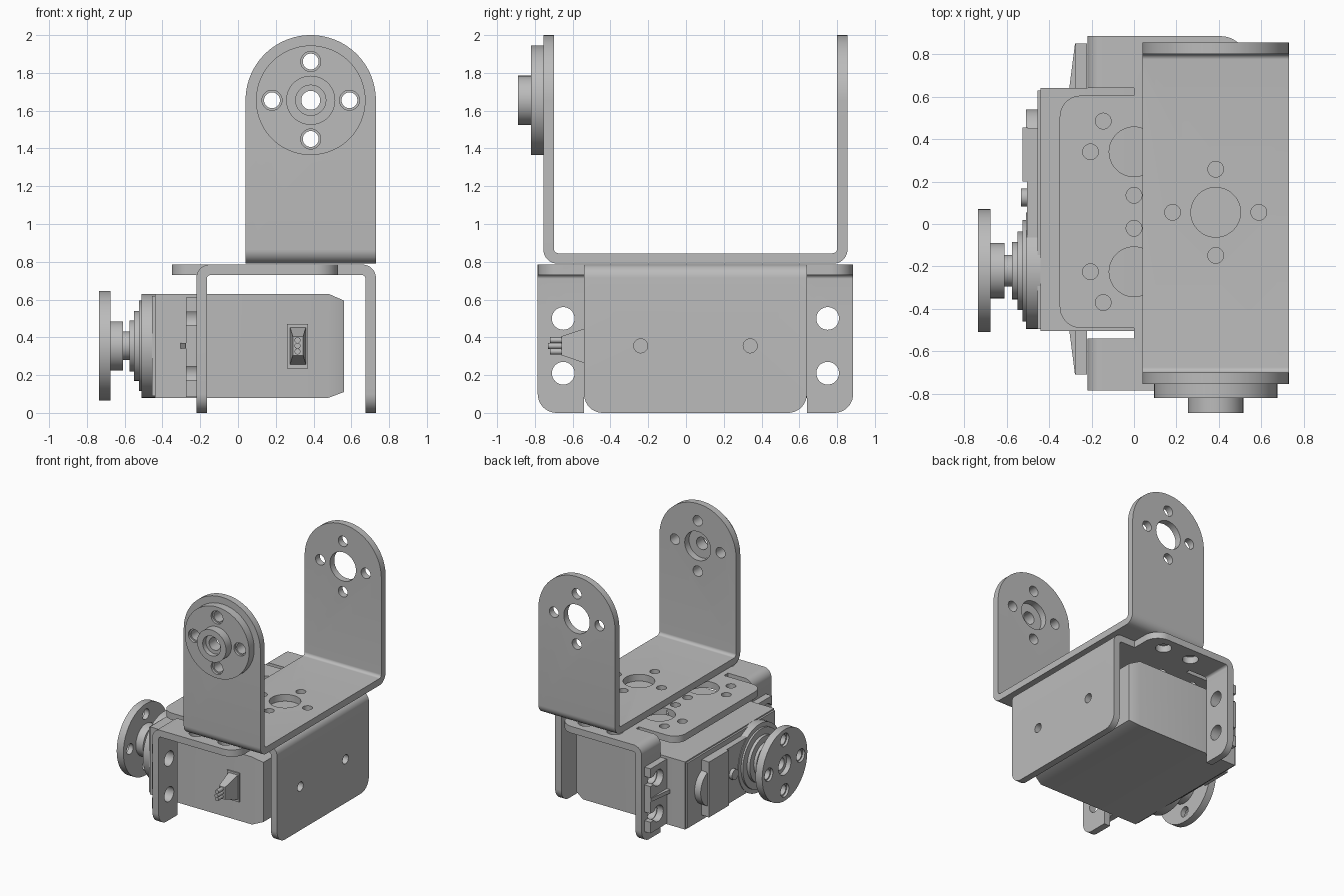
import bpy, bmesh, math
from mathutils import Vector

old = bpy.data.objects.get("Cube")
if old:
    bpy.data.objects.remove(old, do_unlink=True)

GREY = (0.5, 0.5, 0.5, 1)
metal = bpy.data.materials.new("plain grey")
metal.diffuse_color = GREY
metal.use_nodes = True
metal.node_tree.nodes["Principled BSDF"].inputs["Base Color"].default_value = GREY


def place(axis, a, b, d):
    """Put a 2D point on the plane across the axis, at depth d."""
    return {"x": (d, a, b), "y": (a, d, b), "z": (a, b, d)}[axis]


def loft(name, sections, axis):
    """Skin equal-sized outlines given as (depth, points)."""
    bm = bmesh.new()
    rings = [[bm.verts.new(place(axis, a, b, d)) for a, b in pts] for d, pts in sections]
    n = len(rings[0])
    for lower, upper in zip(rings, rings[1:]):
        for i in range(n):
            j = (i + 1) % n
            bm.faces.new((lower[i], lower[j], upper[j], upper[i]))
    bm.faces.new(rings[0])
    bm.faces.new(rings[-1])
    bmesh.ops.recalc_face_normals(bm, faces=bm.faces)
    mesh = bpy.data.meshes.new(name)
    bm.to_mesh(mesh)
    bm.free()
    mesh.materials.append(metal)
    ob = bpy.data.objects.new(name, mesh)
    bpy.context.collection.objects.link(ob)
    return ob


def prism(name, pts, axis, lo, hi):
    return loft(name, [(lo, pts), (hi, pts)], axis)


def circle(a, b, r, n=48):
    return [(a + r * math.cos(2 * math.pi * i / n), b + r * math.sin(2 * math.pi * i / n))
            for i in range(n)]


def rect(a0, a1, b0, b1):
    return [(a0, b0), (a1, b0), (a1, b1), (a0, b1)]


def rounded(pts, radii, steps=10):
    """Round right-angled corners of an outline, one radius per corner."""
    out = []
    for i, (p, r) in enumerate(zip(pts, radii)):
        p = Vector(p)
        if not r:
            out.append(tuple(p))
            continue
        u = (Vector(pts[i - 1]) - p).normalized()
        v = (Vector(pts[(i + 1) % len(pts)]) - p).normalized()
        for k in range(steps + 1):
            t = k / steps * math.pi / 2
            out.append(tuple(p + r * (u * (1 - math.sin(t)) + v * (1 - math.cos(t)))))
    return out


def combine(ob, tools, op):
    for tool in tools:
        mod = ob.modifiers.new("bool", "BOOLEAN")
        mod.operation, mod.object, mod.solver = op, tool, "EXACT"
        bpy.context.view_layer.objects.active = ob
        bpy.ops.object.modifier_apply(modifier=mod.name)
        bpy.data.objects.remove(tool, do_unlink=True)
    return ob


def drill(ob, axis, lo, hi, holes):
    return combine(ob, [prism("cutter", circle(a, b, r), axis, lo, hi) for a, b, r in holes],
                   "DIFFERENCE")


def cross(a, b, d, r):
    return [(a + d, b, r), (a - d, b, r), (a, b + d, r), (a, b - d, r)]


# Upper U bracket: bent strip trimmed to round-topped arms
CX, CZ = 0.385, 1.655
strip = rounded([(-.755, 2.01), (-.755, .79), (.855, .79), (.855, 2.01),
                 (.8, 2.01), (.8, .845), (-.7, .845), (-.7, 2.01)],
                [0, .075, .075, 0, 0, .025, .025, 0])
upper = prism("upper_bracket", strip, "x", 0.04, 0.73)
arm = rounded([(.04, .7), (.73, .7), (.73, 2), (.04, 2)], [0, 0, .345, .345], 24)
combine(upper, [prism("trim", arm, "y", -1, 1)], "INTERSECT")
drill(upper, "y", -1, 1, [(CX, CZ, .117)] + cross(CX, CZ, .205, .042))
drill(upper, "z", .7, 1, [(CX, .055, .117)] + cross(CX, .055, .203, .037))

# Lower bracket: side wall with bent top
wall = rounded([(0, .785), (.73, .785), (.73, 0), (.675, 0), (.675, .73), (0, .73)],
               [0, .07, 0, 0, .02, 0])
lower = prism("lower_bracket", wall, "y", -.54, .64)
trim = rounded(rect(-.54, .64, 0, 1), [.1, .1, 0, 0])
combine(lower, [prism("trim", trim, "x", -1, 1)], "INTERSECT")
tongue = prism("tongue", rounded(rect(-.35, 0, -.49, .605), [.1, 0, 0, .1]), "z", .73, .785)

# Lower bracket: the two ears that bend down into servo flanges
parts = [tongue]
flange = rounded([(.53, .785), (-.22, .785), (-.22, 0), (-.165, 0), (-.165, .73), (.53, .73)],
                 [0, .07, 0, 0, .02, 0])
for side in (-1, 1):
    mid = .05
    inner, outer = mid + side * .59, mid + side * .835
    ear = prism("ear", flange, "y", min(inner, outer), max(inner, outer))
    plan = rounded([(-1, inner), (.53, inner), (.53, outer), (-1, outer)], [0, 0, .12, 0])
    face = rounded([(inner, 0), (outer, 0), (outer, 1), (inner, 1)], [0, .1, 0, 0])
    combine(ear, [prism("trim", plan, "z", -1, 1), prism("trim", face, "x", -1, 1)], "INTERSECT")
    y = mid + side * .7
    drill(ear, "x", -.4, 0, [(y, .21, .06), (y, .5, .06)])
    drill(ear, "z", .6, .9, [(.1, y + side * .02, .06), (.36, y + side * .02, .06)])
    parts.append(ear)
combine(lower, parts, "UNION")
drill(lower, "x", .6, .8, [(-.24, .355, .037), (.34, .355, .037)])
holes = []
for y, s in ((.34, 1), (-.225, -1)):
    holes += [(0, y, .117), (-.205, y, .037), (.205, y, .037), (0, y - s * .205, .037),
              (-.145, y + s * .145, .037), (.145, y + s * .145, .037)]
drill(lower, "z", .7, .8, holes)

# Servo case with a tapered end
body = rect(-.505, .64, .08, .63)
end = rect(-.475, .61, .11, .595)
loft("servo_case", [(-.44, body), (.48, body), (.56, end)], "x")
prism("servo_cover", rect(-.495, .63, .09, .62), "x", -.455, -.44)

# Servo mounting ears with open slots, and their ribs
for name, inner, outer, hole in (("front", -.5, -.71, -.65), ("back", .64, .85, .75)):
    ear = prism(name + "_servo_ear", rect(min(inner, outer), max(inner, outer), .085, .61),
                "x", -.275, -.221)
    for z in (.21, .5):
        drill(ear, "x", -.4, -.1, [(hole, z, .065)])
        slot = rect(min(hole, outer * 1.1), max(hole, outer * 1.1), z - .035, z + .035)
        combine(ear, [prism("slot", slot, "x", -.4, -.1)], "DIFFERENCE")
    prism(name + "_ear_rib", [(-.305, inner), (-.27, inner), (-.27, outer), (-.278, outer)],
          "z", .34, .37)

# Gear housing: stepped collars, cover block, plate and screw
SY, SZ = -.22, .355
for name, r, lo, hi in (("housing_boss", .275, -.51, -.44), ("housing_ring", .24, -.525, -.51),
                        ("collar", .185, -.55, -.525), ("bearing", .135, -.575, -.55),
                        ("shaft", .075, -.62, -.575)):
    prism(name, circle(SY, SZ, r), "x", lo, hi)
prism("housing_block", rect(-.1, .45, .13, .58), "x", -.505, -.45)
prism("housing_round_end", circle(.39, SZ, .15), "x", -.51, -.45)
prism("cover_plate", rect(.2, .455, .13, .58), "x", -.525, -.5)
prism("cover_screw", circle(.125, SZ, .042, 24), "x", -.532, -.5)


def horn(name, axis, a, b, outer):
    """Round output horn whose hub or disc faces the negative axis."""
    disc_first = axis == "x"
    disc = (outer, outer + .06) if disc_first else (outer + .07, outer + .135)
    hub = (outer + .05, outer + .125) if disc_first else (outer, outer + .08)
    ob = prism(name, circle(a, b, .29, 64), axis, *disc)
    combine(ob, [prism("hub", circle(a, b, .13), axis, *hub)], "UNION")
    drill(ob, axis, -1, outer + .2, [(a, b, .05)] + cross(a, b, .205, .042))
    drill(ob, axis, -1, disc[0] + .02, cross(a, b, .205, .053))
    return drill(ob, axis, -1, outer + .04, [(a, b, .08)])


horn("upper_horn", "y", CX, CZ, -.89)
horn("servo_horn", "x", SY, SZ, -.735)

# Cable socket, tapered plug and wires
socket = prism("cable_socket", rect(.26, .37, .235, .47), "y", -.515, -.5)
loft("cable_plug", [(-.66, rect(.29, .345, .305, .405)), (-.51, rect(.275, .36, .255, .455))], "y")
for z in (.325, .355, .385):
    prism("cable_wire", circle(.315, z, .016, 16), "y", -.73 + abs(z - .355) * .3, -.65)

for ob in bpy.context.scene.objects:
    ob.select_set(ob.type == "MESH")
bpy.ops.object.shade_smooth_by_angle(angle=math.radians(30))
